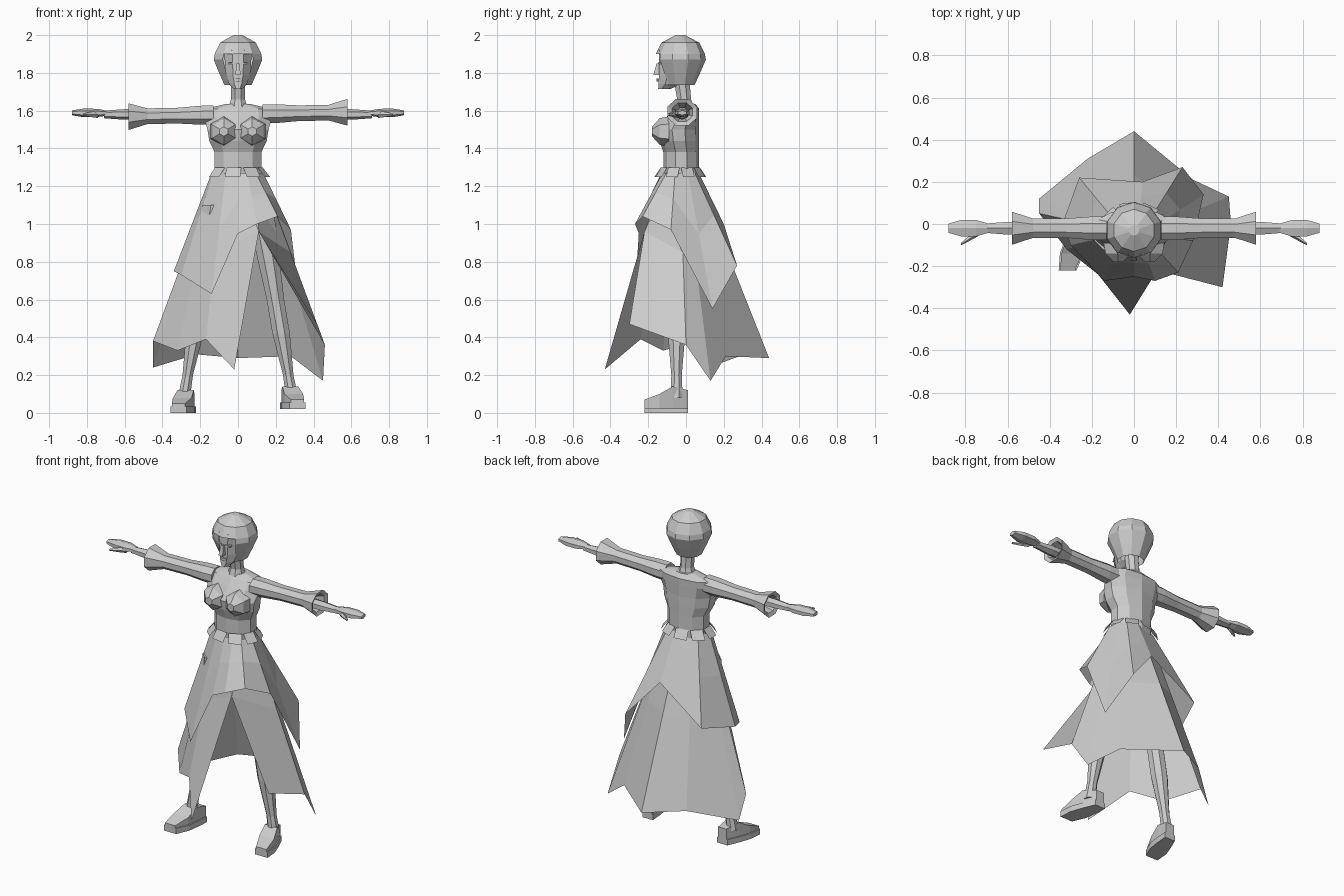
import bpy, bmesh
from math import sin, cos, pi, atan2
from mathutils import Vector

cube = bpy.data.objects.get("Cube")
if cube:
    bpy.data.objects.remove(cube, do_unlink=True)

shade = (.6, .6, .6, 1)
grey = bpy.data.materials.new("plain grey")
grey.use_nodes = True
grey.diffuse_color = shade
grey.node_tree.nodes["Principled BSDF"].inputs["Base Color"].default_value = shade

SIDES = (("left", 1), ("right", -1))


def finish(name, bm, recalculate=True):
    if recalculate:
        bmesh.ops.recalc_face_normals(bm, faces=bm.faces)
    mesh = bpy.data.meshes.new(name)
    bm.to_mesh(mesh)
    bm.free()
    mesh.materials.append(grey)
    obj = bpy.data.objects.new(name, mesh)
    bpy.context.collection.objects.link(obj)


def ellipse(center, across, along, count):
    """Ring of points spanned by two vectors, with a flat side first."""
    center, across, along = Vector(center), Vector(across), Vector(along)
    angles = [pi * (2 * i + 1) / count for i in range(count)]
    return [center + across * cos(a) + along * sin(a) for a in angles]


def level(z, half_width, front, back, count=8, x=0):
    """Horizontal ring, for upright parts."""
    middle, depth = (front + back) / 2, (back - front) / 2
    return ellipse((x, middle, z), (half_width, 0, 0), (0, depth, 0), count)


def loft(name, rings, start_cap=True, end_cap=True, opening=None):
    """Skin a row of rings, leaving out faces whose middle is in the opening."""
    bm = bmesh.new()
    rows = [[bm.verts.new(point) for point in points] for points in rings]
    for lower, upper in zip(rows, rows[1:]):
        for i in range(len(lower)):
            quad = [lower[i - 1], lower[i], upper[i], upper[i - 1]]
            middle = sum((vert.co for vert in quad), Vector()) / len(quad)
            if not (opening and opening(middle)):
                bm.faces.new(quad)
    if start_cap:
        bm.faces.new(rows[0])
    if end_cap:
        bm.faces.new(rows[-1])
    finish(name, bm)


def arm_part(name, sign, stations, flatness, tilt=0, count=8):
    """Limb along x from pairs of distance and radius."""
    rings = []
    for distance, radius in stations:
        center = (sign * distance, -.02, 1.58 + tilt * distance)
        rings.append(ellipse(center, (0, radius, 0), (0, 0, radius * flatness), count))
    loft(name, rings)


def skirt(name, hem, waist_height, waist_width, waist_depth, slit=None):
    """Flared cloth from an oval waist to a ragged hem, split below the slit."""
    bm = bmesh.new()
    top, middle, bottom = [], [], []
    apex = bm.verts.new(slit) if slit else None
    for point in map(Vector, hem):
        angle = atan2(point.y, point.x)
        waist = Vector((waist_width * cos(angle), waist_depth * sin(angle) - .03, waist_height))
        on_slit = slit and point in (Vector(hem[0]), Vector(hem[-1]))
        top.append(bm.verts.new(waist))
        middle.append(apex if on_slit else bm.verts.new(waist.lerp(point, .45)))
        bottom.append(bm.verts.new(point))
    for i in range(len(hem)):
        upper = [top[i - 1], middle[i - 1], middle[i], top[i]]
        bm.faces.new(list(dict.fromkeys(upper)))
        if not (slit and i == 0):
            bm.faces.new([middle[i - 1], bottom[i - 1], bottom[i], middle[i]])
    finish(name, bm)


# Torso from waist to shoulders, then the neck
torso_profile = ((1.24, .13, -.12), (1.38, .13, -.12), (1.44, .16, -.14),
                 (1.5, .17, -.15), (1.57, .19, -.1), (1.61, .18, -.07))
torso_rings = [level(z, width, front, .07, count=10) for z, width, front in torso_profile]
torso_rings.append(level(1.635, .07, -.05, .05, count=10))
loft("torso", torso_rings)
loft("neck", [level(1.6, .06, -.07, .05), level(1.66, .04, -.05, .03), level(1.78, .04, -.07, .02)])

# Faceted bust
for word, sign in SIDES:
    loft(word + "_bust", [
        ellipse((sign * .075, y, 1.49), (radius, 0, 0), (0, 0, radius), 6)
        for y, radius in ((-.09, .08), (-.14, .07), (-.18, .025))])

# Face with jaw, nose, lips and brows
face_profile = ((1.715, .025, -.08), (1.74, .05, -.02), (1.79, .07, .02), (1.92, .08, .04))
loft("face", [level(z, width, -.15, back) for z, width, back in face_profile])
loft("nose", [level(1.79, .02, -.18, -.13, count=4), level(1.85, .01, -.16, -.13, count=4)])
loft("lips", [level(z, .025, -.155, -.13, count=6) for z in (1.755, 1.77)])
for word, sign in SIDES:
    loft(word + "_brow", [
        ellipse((sign * x, -.14, 1.85), (0, .012, 0), (0, 0, .006), 4) for x in (.01, .05)])

# Bobbed hair, open around the face
hair_profile = ((1.735, .075), (1.8, .105), (1.87, .135), (1.9, .13), (1.96, .1), (2, .025))
loft("hair", [level(z, radius, -.03 - radius, radius - .03, count=10) for z, radius in hair_profile],
     start_cap=False, opening=lambda middle: middle.z < 1.89 and middle.y < -.07 and abs(middle.x) < .06)

# Arms with hollow flared cuffs, forearms, hands and thumbs
for word, sign in SIDES:
    arm_part(word + "_sleeve", sign,
             ((.13, .06), (.2, .06), (.32, .05), (.48, .05), (.58, .085), (.57, .06), (.49, .03)),
             flatness=.9, tilt=.02 * sign)
    arm_part(word + "_forearm", sign, ((.45, .035), (.6, .035), (.71, .025)), flatness=.8, count=6)
    arm_part(word + "_hand", sign, ((.69, .025), (.75, .045), (.82, .045), (.88, .025)),
             flatness=.5, tilt=.01, count=6)
    loft(word + "_thumb", [
        ellipse((sign * x, .5 - .7 * x - .02, 1.58), (0, radius, 0), (0, 0, radius), 5)
        for x, radius in ((.74, .02), (.78, .014), (.82, .006))])

# Splayed legs and thick-soled shoes, the left foot a little higher
for word, sign in SIDES:
    rise = .01 + .01 * sign
    loft(word + "_leg", [
        level(z, radius, -.05 - radius, radius - .05, x=sign * (.3 - .17 * z))
        for z, radius in ((1.1, .08), (.6, .05), (.42, .05), (.2, .03), (.08, .035))])
    shoe_profile = ((.01, .1, .04), (-.07, .12, .06), (-.14, .08, .07), (-.22, .05, .05))
    for part, tall, grow in (("shoe", True, 0), ("sole", False, .01)):
        rings = []
        for y, height, width in shoe_profile:
            half = (height if tall else .035) / 2
            center = (sign * (.26 - .25 * y), y, half + rise)
            rings.append(ellipse(center, (width + grow, 0, 0), (0, 0, half * 2 ** .5), 4))
        loft(word + "_" + part, rings)

# Long underskirt, open at the front over the left leg
skirt("underskirt", (
    (.42, -.3, .47), (.46, 0, .36), (.45, .13, .17), (.28, .21, .3), (0, .44, .29),
    (-.22, .31, .31), (-.45, .12, .24), (-.45, .05, .38), (-.32, -.12, .33),
    (-.17, -.24, .39), (-.02, -.43, .23)),
    waist_height=1.25, waist_width=.13, waist_depth=.09, slit=(.11, -.22, .96))

# Short ragged overskirt
skirt("overskirt", (
    (.1, -.27, 1), (.21, -.23, 1.04), (.28, -.08, .97), (.33, .14, .55), (.23, .27, .78),
    (.04, .2, 1), (-.26, .22, .8), (-.34, 0, .75), (-.3, -.1, .73), (-.14, -.27, .63),
    (0, -.25, .95)),
    waist_height=1.27, waist_width=.14, waist_depth=.1)

# Flared flaps around the waist
flap_count = 9
bm = bmesh.new()
for flap in range(flap_count):
    corners = []
    for turn, radius, z in ((.15, .17, 1.25), (.85, .17, 1.25), (.95, .13, 1.3), (.05, .13, 1.3)):
        angle = 2 * pi * (flap + turn) / flap_count
        corners.append(bm.verts.new((radius * cos(angle), radius * .8 * sin(angle) - .03, z)))
    bm.faces.new(corners)
finish("waist_flaps", bm, recalculate=False)
